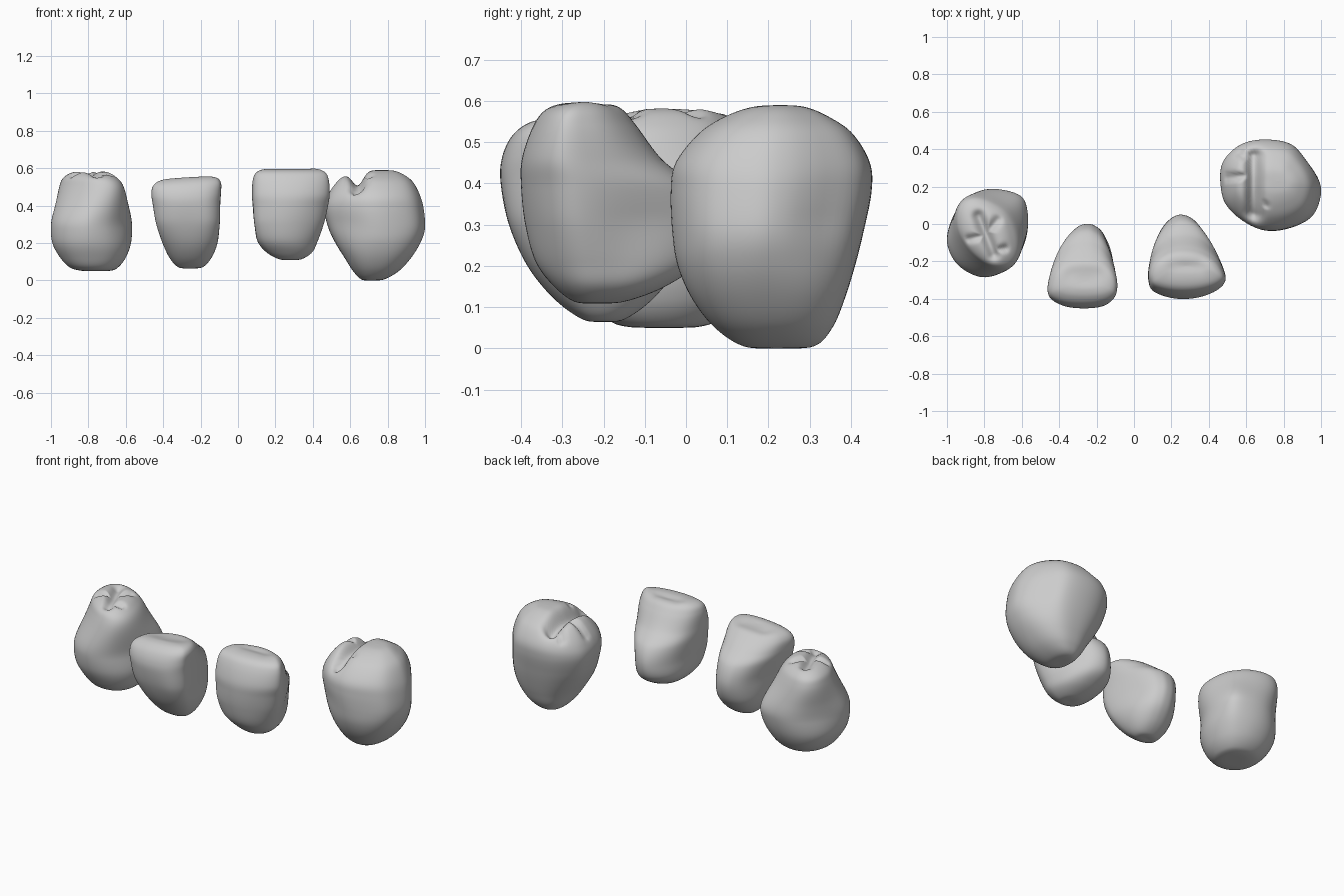
import bpy, bmesh, math

SIDES, STEPS = 80, 9


def spline(p, q, r, s, t):
    """Catmull-Rom between q and r for tuples."""
    return [0.5 * (2 * b + (c - a) * t + (2 * a - 5 * b + 4 * c - d) * t * t
                   + (3 * b - a - 3 * c + d) * t ** 3) for a, b, c, d in zip(p, q, r, s)]


def smooth_outline(pts):
    """Closed smooth outline, rescaled to the -1..1 box."""
    n, out = len(pts), []
    for i in range(SIDES):
        u = i * n / SIDES
        k = int(u)
        out.append(spline(pts[k - 1], pts[k], pts[(k + 1) % n], pts[(k + 2) % n], u - k))
    box = [(min(p[a] for p in out), max(p[a] for p in out)) for a in (0, 1)]
    return [[2 * (p[a] - box[a][0]) / (box[a][1] - box[a][0]) - 1 for a in (0, 1)] for p in out]


def seg_dist(x, y, x1, y1, x2, y2):
    dx, dy = x2 - x1, y2 - y1
    t = max(0, min(1, ((x - x1) * dx + (y - y1) * dy) / (dx * dx + dy * dy)))
    return math.hypot(x - x1 - t * dx, y - y1 - t * dy)


def ease(t):
    t = max(0, min(1, t))
    return t * t * (3 - 2 * t)


def tooth(name, outline, levels, grooves, pinch=0.0, stretch=0.0, crown_round=0.0,
          root_round=0.8, power=2.2, tilt=0.0):
    """Loft levels (z, x0, x1, y0, y1); grooves are (x1, y1, x2, y2, depth, width)."""
    shape = smooth_outline(outline)
    rows = []
    for i in range(len(levels) - 1):
        p, s = levels[max(i - 1, 0)], levels[min(i + 2, len(levels) - 1)]
        rows += [spline(p, levels[i], levels[i + 1], s, k / STEPS) for k in range(STEPS)]
    rows.append(levels[-1])
    bm, rings = bmesh.new(), []
    for z, x0, x1, y0, y1 in rows:
        w = ease((z - 0.28) / 0.26)
        low = ease((0.33 - z) / 0.25)
        mix = 0.12 + (crown_round - 0.12) * w + (root_round - 0.12) * low
        ring = []
        for u, v in shape:
            r = (abs(u) ** power + abs(v) ** power) ** (1 / power)
            k = 1 - mix + mix / r              # blend the outline towards a rounded box
            hx, hy = u * k * (x1 - x0) / 2, v * k * (y1 - y0) / 2
            d = (hx + hy) / 2 * pinch * w      # narrow the crown along one diagonal
            e = (hx - hy) / 2 * stretch * w    # widen it along the other
            x, y = (x0 + x1) / 2 + hx - d + e, (y0 + y1) / 2 + hy - d - e
            drop = max([dep * math.exp(-(seg_dist(x, y, a, b, c, f) / wid) ** 2)
                        for a, b, c, f, dep, wid in grooves] + [0])
            ring.append(bm.verts.new((x, y, z - drop * w + tilt * hx * w)))
        rings.append(ring)
    for a, b in zip(rings, rings[1:]):
        for i in range(SIDES):
            j = (i + 1) % SIDES
            bm.faces.new((a[i], a[j], b[j], b[i]))
    bmesh.ops.remove_doubles(bm, verts=bm.verts, dist=1e-5)
    bmesh.ops.recalc_face_normals(bm, faces=bm.faces)
    me = bpy.data.meshes.new(name)
    bm.to_mesh(me)
    bm.free()
    for f in me.polygons:
        f.use_smooth = True
    ob = bpy.data.objects.new(name, me)
    bpy.context.collection.objects.link(ob)


# Left molar
tooth("left_molar",
      [(-1, -.08), (-.97, -.18), (-.9, -.25), (-.8, -.285), (-.7, -.25), (-.62, -.16), (-.57, -.05),
       (-.562, .07), (-.59, .15), (-.68, .183), (-.79, .185), (-.88, .14), (-.96, .04)],
      [(.05, -.76, -.76, -.05, -.05), (.052, -.84, -.68, -.14, .03), (.07, -.9, -.64, -.19, .08),
       (.12, -.95, -.6, -.23, .13), (.2, -.993, -.57, -.27, .17), (.3, -1, -.565, -.285, .188),
       (.4, -.985, -.575, -.275, .18), (.5, -.965, -.6, -.25, .16), (.55, -.94, -.64, -.215, .13),
       (.58, -.88, -.7, -.14, .06), (.58, -.79, -.79, -.05, -.05)],
      [(-.83, .04, -.75, -.16, .035, .03), (-.88, -.08, -.79, -.06, .02, .02),
       (-.75, -.14, -.69, -.13, .02, .02), (-.79, -.05, -.73, .02, .02, .025)],
      pinch=.27, stretch=.17, crown_round=.5)

# Left front tooth
tooth("left_incisor",
      [(-.465, -.33), (-.455, -.40), (-.38, -.44), (-.27, -.45), (-.16, -.445), (-.1, -.40), (-.09, -.33),
       (-.115, -.2), (-.165, -.06), (-.215, -.01), (-.26, 0), (-.31, -.015), (-.37, -.08), (-.43, -.22)],
      [(.065, -.26, -.26, -.2, -.2), (.07, -.32, -.19, -.25, -.15), (.12, -.37, -.14, -.32, -.08),
       (.2, -.41, -.105, -.385, -.02), (.3, -.44, -.095, -.43, 0), (.4, -.46, -.09, -.45, -.03),
       (.46, -.47, -.085, -.447, -.1), (.51, -.465, -.085, -.425, -.165), (.54, -.43, -.11, -.39, -.21),
       (.552, -.36, -.17, -.35, -.26), (.552, -.26, -.26, -.31, -.31)],
      [(-.33, -.27, -.2, -.27, .012, .05)], crown_round=.55, tilt=.06)

# Right front tooth
tooth("right_incisor",
      [(.075, -.28), (.085, -.35), (.15, -.385), (.25, -.4), (.35, -.385), (.44, -.345), (.485, -.29),
       (.475, -.22), (.41, -.11), (.34, .01), (.26, .05), (.19, .02), (.13, -.06), (.09, -.18)],
      [(.11, .28, .28, -.22, -.22), (.113, .22, .34, -.27, -.15), (.15, .15, .4, -.32, -.05),
       (.21, .1, .43, -.365, .03), (.3, .085, .46, -.39, .05), (.39, .075, .483, -.4, .02),
       (.46, .07, .495, -.398, -.06), (.54, .075, .49, -.37, -.12), (.582, .1, .465, -.335, -.155),
       (.6, .17, .4, -.27, -.19), (.6, .28, .28, -.225, -.225)],
      [(.22, -.22, .34, -.22, .012, .05)], crown_round=.55)

# Right molar
tooth("right_molar",
      [(.46, .2), (.465, .33), (.56, .425), (.69, .455), (.84, .43), (.92, .34), (.985, .25),
       (1, .17), (.96, .06), (.87, 0), (.74, -.03), (.63, 0), (.5, .1)],
      [(0, .71, .71, .22, .22), (.005, .66, .78, .14, .31), (.05, .615, .86, .07, .355),
       (.12, .57, .925, .015, .385), (.2, .52, .975, -.02, .41), (.28, .483, 1, -.033, .43),
       (.38, .46, .993, -.037, .45), (.45, .475, .975, -.025, .446), (.52, .52, .94, .03, .405),
       (.56, .57, .895, .09, .35), (.585, .66, .84, .16, .29), (.59, .77, .77, .23, .23)],
      [(.64, .06, .64, .36, .075, .04), (.5, .25, .64, .26, .03, .02),
       (.64, .3, .57, .38, .03, .02), (.64, .2, .7, .1, .02, .02)],
      crown_round=.35, root_round=.9, power=2.4)
